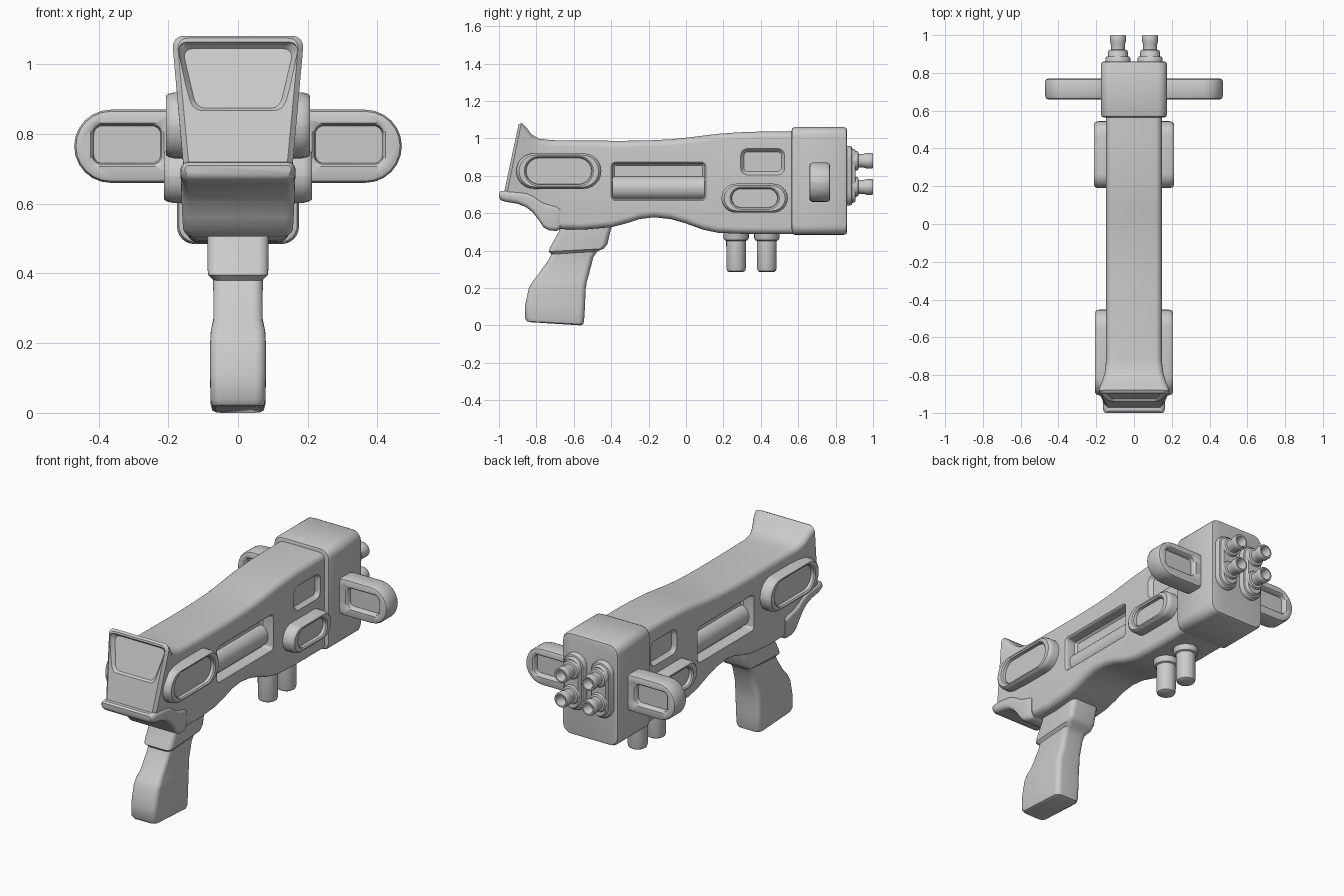
import bpy, bmesh, math

def rr(cu, cv, w, h, r, n=6):
    """Rounded rectangle outline; a circle when r is half the size."""
    r = min(r, w / 2 - 1e-4, h / 2 - 1e-4)
    pts = []
    for k, (su, sv) in enumerate([(1, 1), (-1, 1), (-1, -1), (1, -1)]):
        for i in range(n + 1):
            a = (k + i / n) * math.pi / 2
            pts.append((cu + su * (w / 2 - r) + r * math.cos(a),
                        cv + sv * (h / 2 - r) + r * math.sin(a)))
    return pts

def skin(name, rings, angle=38):
    """Closed, smooth-shaded mesh through a list of rings."""
    bm = bmesh.new()
    vs = [[bm.verts.new(p) for p in ring] for ring in rings]
    m = len(vs[0])
    for a, b in zip(vs, vs[1:]):
        for i in range(m):
            j = (i + 1) % m
            bm.faces.new((a[i], a[j], b[j], b[i]))
    bm.faces.new(vs[0])
    bm.faces.new(vs[-1])
    bmesh.ops.recalc_face_normals(bm, faces=bm.faces)
    me = bpy.data.meshes.new(name)
    bm.to_mesh(me)
    bm.free()
    ob = bpy.data.objects.new(name, me)
    bpy.context.collection.objects.link(ob)
    smooth(ob, angle)
    return ob

def smooth(ob, angle=38):
    bpy.ops.object.select_all(action='DESELECT')
    bpy.context.view_layer.objects.active = ob
    ob.select_set(True)
    bpy.ops.object.shade_smooth_by_angle(angle=math.radians(angle))

def stack(name, axis, layers):
    """Layers (u, v, w, h, r, n): rounded rectangles stacked along an axis."""
    put = {'x': lambda u, v, n: (n, u, v), 'y': lambda u, v, n: (u, n, v),
           'z': lambda u, v, n: (u, v, n)}[axis]
    return skin(name, [[put(u, v, l[5]) for u, v in rr(*l[:5])] for l in layers])

def loft(name, sections):
    """Sections (ya, za, yb, zb, half width a, half width b, radius)."""
    rings = []
    for ya, za, yb, zb, wa, wb, r in sections:
        L, wm = math.hypot(yb - ya, zb - za), max(wa, wb)
        ring = []
        for u, v in rr(0, L / 2, 2 * wm, L, r):
            t = v / L
            ring.append((u * (wa + (wb - wa) * t) / wm, ya + (yb - ya) * t, za + (zb - za) * t))
        rings.append(ring)
    return skin(name, rings)

def cut(ob, cutter):
    cutter.hide_render = True
    mod = ob.modifiers.new("cut", 'BOOLEAN')
    mod.operation, mod.object, mod.solver = 'DIFFERENCE', cutter, 'EXACT'
    bpy.ops.object.select_all(action='DESELECT')
    bpy.context.view_layer.objects.active = ob
    ob.select_set(True)
    bpy.ops.object.modifier_apply(modifier=mod.name)
    bpy.data.objects.remove(cutter)

# Main body: lofted from flared rear to front
W = 0.147
body = loft("main_body", [
    (-0.975, 0.70, -0.895, 1.075, 0.14, 0.175, 0.03),
    (-0.96, 0.69, -0.88, 1.082, 0.155, 0.19, 0.035),
    (-0.92, 0.68, -0.855, 1.06, 0.155, 0.183, 0.035),
    (-0.86, 0.65, -0.825, 1.02, 0.152, 0.168, 0.035),
    (-0.78, 0.59, -0.785, 0.998, 0.15, 0.155, 0.035),
    (-0.70, 0.515, -0.72, 0.99, W, W, 0.035)] +
    [(y, a, y, b, W, W, 0.035) for y, a, b in [
        (-0.55, 0.512, 0.988), (-0.40, 0.525, 0.987), (-0.32, 0.545, 0.987), (-0.25, 0.568, 0.988),
        (-0.17, 0.578, 0.99), (-0.08, 0.568, 0.995), (0.0, 0.545, 1.003), (0.09, 0.512, 1.014),
        (0.17, 0.495, 1.024), (0.28, 0.49, 1.032), (0.40, 0.488, 1.036), (0.60, 0.488, 1.036)]])

# Recessed panel in the flared rear face
cut(body, loft("rear_cutter", [
    (-1.02, 0.865, -0.96, 1.08, 0.15, 0.19, 0.03), (-0.945, 0.865, -0.89, 1.062, 0.135, 0.175, 0.03),
    (-0.935, 0.87, -0.88, 1.052, 0.125, 0.165, 0.03), (-0.925, 0.875, -0.872, 1.045, 0.12, 0.16, 0.03)]))

def recess(s, y, z, w, h, r, floor):
    cut(body, stack("side_cutter", 'x', [
        (y, z, w + e, h + e, r + e / 2, s * x) for e, x in [
            (0.03, 0.17), (0.018, W + 0.001), (0.006, W - 0.004), (0, W - 0.012),
            (0, floor + 0.012), (-0.02, floor)]]))

def pod(name, s, y, z, w, h, wi, hi, top):
    """Raised oval with a sunken centre."""
    stack(name, 'x', [(y, z, a, b, 0.2, s * x) for a, b, x in [
        (w, h, 0.10), (w, h, top - 0.025), (w - 0.01, h - 0.008, top - 0.008), (w - 0.03, h - 0.02, top),
        (wi + 0.015, hi + 0.015, top), (wi, hi, top - 0.006), (wi - 0.006, hi - 0.006, top - 0.022)]])

for s, side in ((1, "right"), (-1, "left")):
    # Long window with a rod inside, and a small square recess
    recess(s, -0.147, 0.77, 0.49, 0.19, 0.015, 0.075)
    recess(s, 0.41, 0.875, 0.22, 0.125, 0.03, 0.125)
    stack(side + "_window_rod", 'y', [(s * 0.06, 0.735, 0.12, 0.125, 0.06, y) for y in (-0.41, 0.115)])
    # Side pods
    pod(side + "_rear_pod", s, -0.68, 0.825, 0.455, 0.19, 0.355, 0.145, 0.207)
    pod(side + "_front_pod", s, 0.367, 0.68, 0.355, 0.155, 0.25, 0.105, 0.212)
    # Arm with a sunken panel on both faces
    arm = [(s * 0.285, 0.765, 0.37 - e, 0.21 - e, 0.105 - e / 2, y) for e, y in
           [(0.03, 0.66), (0.01, 0.664), (0, 0.675), (0, 0.755), (0.01, 0.766), (0.03, 0.77)]]
    pan = [(s * 0.318, 0.77, 0.21 - e, 0.125 - e, 0.025, y) for e, y in
           [(0, 0.66), (0.012, 0.666), (0.018, 0.69)]]
    back = [p[:5] + (1.43 - p[5],) for p in pan[::-1]]
    stack(side + "_arm", 'y', pan[::-1] + arm + back[::-1])
    # Muzzle base plates and barrels
    x = s * 0.085
    stack(side + "_muzzle_plate", 'y', [(x, 0.80, 0.132 - e, 0.32 - e, 0.066, y) for e, y in
          [(0, 0.84), (0, 0.877), (0.012, 0.886), (0.03, 0.888), (0.034, 0.90), (0.045, 0.906)]])
    for z, row in ((0.74, "lower"), (0.88, "upper")):
        stack(f"{side}_{row}_barrel", 'y', [(x, z, d, d, 1, y) for d, y in [
            (0.105, 0.88), (0.105, 0.912), (0.097, 0.92), (0.074, 0.923), (0.074, 0.95), (0.084, 0.965),
            (0.084, 0.995), (0.078, 1.0), (0.062, 1.0), (0.056, 0.995), (0.05, 0.945)]])

# Front housing block
stack("front_housing", 'y', [(0, 0.772, 0.35 - e, 0.575 - e, 0.05, y) for e, y in
      [(0.03, 0.565), (0.01, 0.568), (0, 0.58), (0, 0.845), (0.01, 0.857), (0.03, 0.86)]])

# Lower butt plate that wraps the rear of the body
loft("butt_plate", [(y, a, y, b, w, w + 0.004, 0.025) for y, a, b, w in [
    (-1.0, 0.683, 0.71, 0.15), (-0.99, 0.669, 0.719, 0.16), (-0.96, 0.66, 0.72, 0.163),
    (-0.90, 0.65, 0.716, 0.163), (-0.855, 0.632, 0.709, 0.162), (-0.82, 0.605, 0.695, 0.161),
    (-0.785, 0.56, 0.67, 0.16), (-0.76, 0.522, 0.656, 0.158), (-0.73, 0.507, 0.647, 0.157),
    (-0.69, 0.505, 0.637, 0.155), (-0.675, 0.515, 0.63, 0.15)]])

# Pistol grip: sections from the body down to the base
loft("grip", [(a, za, b, zb, w, w, 0.03) for a, za, b, zb, w in [
    (-0.67, 0.55, -0.39, 0.55, 0.088), (-0.68, 0.50, -0.405, 0.50, 0.088),
    (-0.725, 0.42, -0.42, 0.435, 0.088), (-0.735, 0.395, -0.44, 0.41, 0.086),
    (-0.72, 0.38, -0.475, 0.395, 0.072), (-0.735, 0.35, -0.495, 0.365, 0.071),
    (-0.795, 0.265, -0.52, 0.27, 0.071), (-0.82, 0.235, -0.53, 0.235, 0.078),
    (-0.84, 0.20, -0.537, 0.19, 0.08), (-0.86, 0.11, -0.54, 0.10, 0.08),
    (-0.862, 0.04, -0.545, 0.025, 0.079), (-0.85, 0.022, -0.55, 0.006, 0.074),
    (-0.83, 0.017, -0.565, 0.0, 0.064)]])

# Two posts under the front
for i, y in enumerate((0.268, 0.432)):
    stack(f"under_post_{i + 1}", 'z', [(0, y, d, d, 1, z) for d, z in [
        (0.135, 0.52), (0.135, 0.468), (0.125, 0.456), (0.106, 0.452), (0.104, 0.305),
        (0.096, 0.291), (0.075, 0.285)]])

smooth(body, 35)
